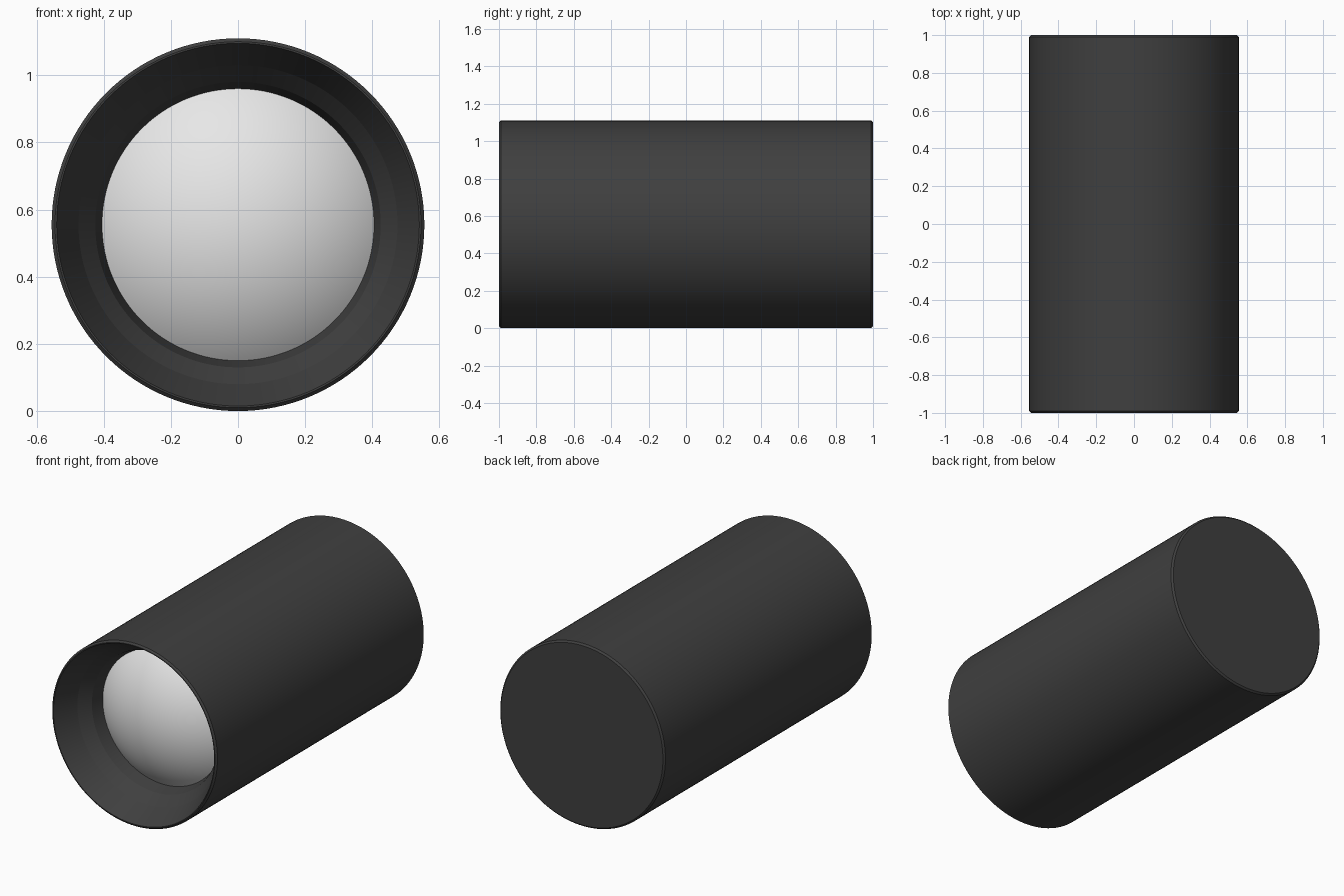
import bpy, bmesh, math
from mathutils import Vector

cube = bpy.data.objects.get("Cube")
if cube:
    bpy.data.objects.remove(cube, do_unlink=True)

RADIUS = 0.555
SEGMENTS = 128


def material(name, value, roughness):
    mat = bpy.data.materials.new(name)
    mat.use_nodes = True
    colour = (value, value, value, 1)
    mat.diffuse_color = colour
    bsdf = mat.node_tree.nodes["Principled BSDF"]
    bsdf.inputs["Base Color"].default_value = colour
    bsdf.inputs["Roughness"].default_value = roughness
    return mat


def revolve(name, profile, mat, sharp_angle):
    """Spin (radius, y) points round the horizontal axis of the tube."""
    bm = bmesh.new()
    verts = [bm.verts.new((r, y, 0)) for r, y in profile]
    edges = [bm.edges.new(pair) for pair in zip(verts, verts[1:])]
    bmesh.ops.spin(bm, geom=verts + edges, cent=(0, 0, 0), axis=(0, 1, 0),
                   angle=math.tau, steps=SEGMENTS, use_duplicate=False)
    bmesh.ops.remove_doubles(bm, verts=bm.verts, dist=0.0001)
    bmesh.ops.recalc_face_normals(bm, faces=bm.faces)
    # An open surface must face the front
    if sum((f.normal * f.calc_area() for f in bm.faces), Vector()).y > 0.01:
        bmesh.ops.reverse_faces(bm, faces=bm.faces)
    mesh = bpy.data.meshes.new(name)
    bm.to_mesh(mesh)
    bm.free()
    mesh.materials.append(mat)
    obj = bpy.data.objects.new(name, mesh)
    bpy.context.collection.objects.link(obj)
    obj.location.z = RADIUS
    bpy.ops.object.select_all(action="DESELECT")
    obj.select_set(True)
    bpy.context.view_layer.objects.active = obj
    bpy.ops.object.shade_smooth_by_angle(angle=math.radians(sharp_angle))
    return obj


black = material("matte black", 0.05, 0.6)
pale = material("pale grey glass", 0.8, 0.3)

# Barrel: closed back, softened rims and a stepped recess in the front
bevel = 0.01
revolve("barrel", [
    (0, 1), (RADIUS - bevel, 1), (RADIUS, 1 - bevel),
    (RADIUS, -1 + bevel), (RADIUS - bevel, -1), (0.54, -1),
    (0.475, -0.863), (0.425, -0.795), (0.405, -0.72),
    (0.405, -0.66), (0, -0.66),
], black, 10)

# Lens: shallow convex dome seated at the bottom of the recess
edge_radius, edge_y, sag = 0.405, -0.72, 0.15
curve = (edge_radius ** 2 + sag ** 2) / (2 * sag)
centre_y = edge_y - sag + curve
max_angle = math.asin(edge_radius / curve) + 0.015
rings = 20
dome = []
for i in range(rings + 1):
    a = max_angle * i / rings
    dome.append((curve * math.sin(a), centre_y - curve * math.cos(a)))
revolve("lens", dome, pale, 30)
